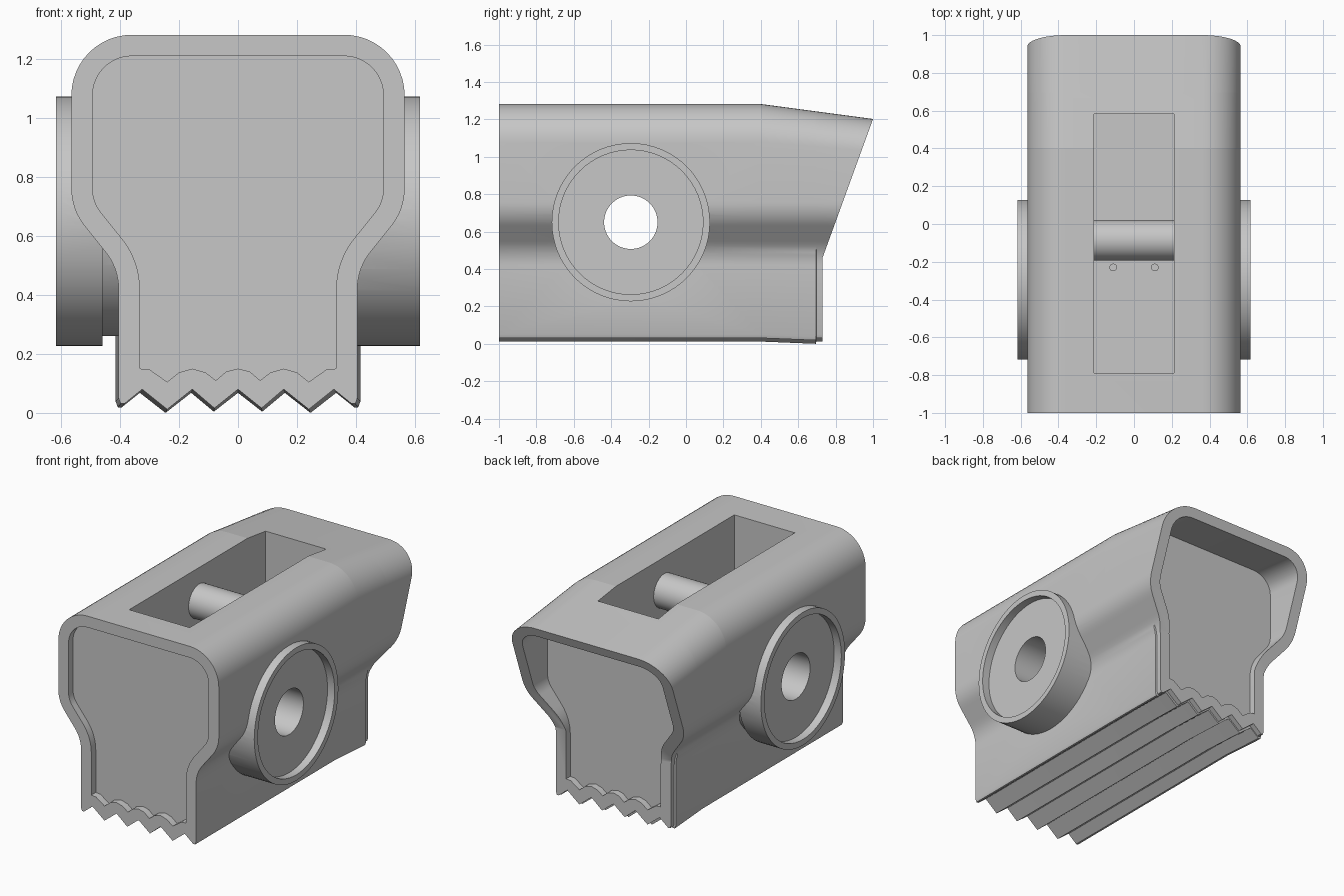
import bpy, bmesh
from math import cos, sin, pi, radians

if "Cube" in bpy.data.objects:
    bpy.data.objects.remove(bpy.data.objects["Cube"], do_unlink=True)

grey = bpy.data.materials.new("plain grey")
grey.use_nodes = True
COLOUR = (0.57, 0.57, 0.57, 1)
grey.diffuse_color = COLOUR
grey.node_tree.nodes["Principled BSDF"].inputs["Base Color"].default_value = COLOUR


def loft(name, rings):
    """Skin equal-length rings of points and cap both ends."""
    bm = bmesh.new()
    loops = [[bm.verts.new(p) for p in ring] for ring in rings]
    n = len(loops[0])
    for a, b in zip(loops, loops[1:]):
        for i in range(n):
            j = (i + 1) % n
            bm.faces.new((a[i], a[j], b[j], b[i]))
    bm.faces.new(loops[0])
    bm.faces.new(loops[-1])
    bmesh.ops.recalc_face_normals(bm, faces=bm.faces)
    mesh = bpy.data.meshes.new(name)
    bm.to_mesh(mesh)
    bm.free()
    mesh.materials.append(grey)
    obj = bpy.data.objects.new(name, mesh)
    bpy.context.collection.objects.link(obj)
    return obj


def x_circle(x, y, z, r, n=64):
    return [(x, y + r * cos(2 * pi * i / n), z + r * sin(2 * pi * i / n)) for i in range(n)]


def combine(target, other, operation='DIFFERENCE'):
    mod = target.modifiers.new("combine", 'BOOLEAN')
    mod.operation = operation
    mod.solver = 'EXACT'
    mod.object = other
    bpy.context.view_layer.objects.active = target
    bpy.ops.object.modifier_apply(modifier=mod.name)
    bpy.data.objects.remove(other, do_unlink=True)


def smooth(obj):
    bpy.ops.object.select_all(action='DESELECT')
    obj.select_set(True)
    bpy.context.view_layer.objects.active = obj
    bpy.ops.object.shade_smooth_by_angle(angle=radians(30))


def arc(cx, cz, r, start, end, n):
    angles = [radians(start + (end - start) * i / n) for i in range(n + 1)]
    return [(cx + r * cos(a), cz + r * sin(a)) for a in angles]


def outline(inset, bottom):
    """Wide rounded head, S-shaped waist, narrow foot; mirrored in x."""
    half = arc(0.36, 1.077, 0.205 - inset, 90, 0, 12)
    half += arc(0.365, 0.76, 0.2 - inset, 0, -40, 8)
    half += arc(0.605, 0.42, 0.2 + inset, 140, 180, 8)
    half += bottom
    return half + [(-x, z) for x, z in reversed(half) if x > 0]


def section(points, y, flare=0.0):
    """Place an outline at y, with the roof falling away behind y = 0.4."""
    ring = []
    for x, z in points:
        drop = 0.08 * max(0, y - 0.4) / 0.6 * max(0, (z - 0.76) / 0.522)
        low = flare if z < 0.5 else 0
        ring.append((x * (1 + 2 * low), y, z - drop - (low if z < 0.2 else 0)))
    return ring


# Housing with toothed underside and a slight flare near the back
teeth = [(0.405, 0.05), (0.398, 0.031), (0.385, 0.031), (0.325, 0.08), (0.24, 0.012),
         (0.155, 0.08), (0.08, 0.016), (0, 0.08)]
scallops = [(0.333, 0.15), (0.30, 0.147), (0.24, 0.105), (0.20, 0.137), (0.155, 0.15),
            (0.11, 0.137), (0.075, 0.11), (0.04, 0.14), (0, 0.15)]
outer = outline(0, teeth)
inner = outline(0.072, scallops)
housing = loft("housing", [section(outer, -1), section(outer, 0.4),
                           section(outer, 0.695, 0.012), section(outer, 0.697),
                           section(outer, 1.2)])

# Leaning back end
back_side = [(0.73, -0.2), (0.73, 0.46), (1.0, 1.202), (1.09, 1.449), (1.5, 1.449), (1.5, -0.2)]
combine(housing, loft("back_cutter", [[(x, y, z) for y, z in back_side] for x in (-1, 1)]))

# Shallow recessed panels at both ends
combine(housing, loft("front_panel_cutter", [section(inner, -1.1), section(inner, -0.955)]))
combine(housing, loft("back_panel_cutter", [section(inner, 0.688), section(inner, 1.15)]))

# Round side hubs with raised rims; the right one stands on a narrower neck
HUB_Y, HUB_Z = -0.295, 0.65
rim = [(0.617, 0.423), (0.617, 0.386), (0.567, 0.386)]
left_hub = [(0.3, 0.423)] + rim
right_hub = [(-0.3, 0.39), (-0.46, 0.39), (-0.46, 0.423)] + [(-x, r) for x, r in rim]
for profile in (left_hub, right_hub):
    hub = loft("hub", [x_circle(x, HUB_Y, HUB_Z, r) for x, r in profile])
    combine(housing, hub, 'UNION')

# Slot in the roof
FLOOR = 0.86
slot = [(-0.213, -0.79), (0.213, -0.79), (0.213, 0.582), (-0.213, 0.582)]
combine(housing, loft("slot_cutter", [[(x, y, z) for x, y in slot] for z in (FLOOR, 1.5)]))

# Bore right through both hubs
combine(housing, loft("bore_cutter", [x_circle(x, HUB_Y, HUB_Z, 0.143) for x in (-1, 1)]))

# Crease where the roof begins to slope
points = housing.data.vertices
for edge in housing.data.edges:
    if all(abs(points[i].co.y - 0.4) < 0.001 and points[i].co.z > 0.75 for i in edge.vertices):
        edge.use_edge_sharp = True
smooth(housing)

# Cross pin in the slot
smooth(loft("cross_pin", [x_circle(x, -0.086, 1.07, 0.107) for x in (-0.214, 0.214)]))

# Two small studs on the slot floor
for name, x in (("left_stud", 0.11), ("right_stud", -0.11)):
    rings = [[(x + 0.02 * cos(i * pi / 12), -0.23 + 0.02 * sin(i * pi / 12), z)
              for i in range(24)] for z in (FLOOR - 0.01, FLOOR + 0.008)]
    smooth(loft(name, rings))
